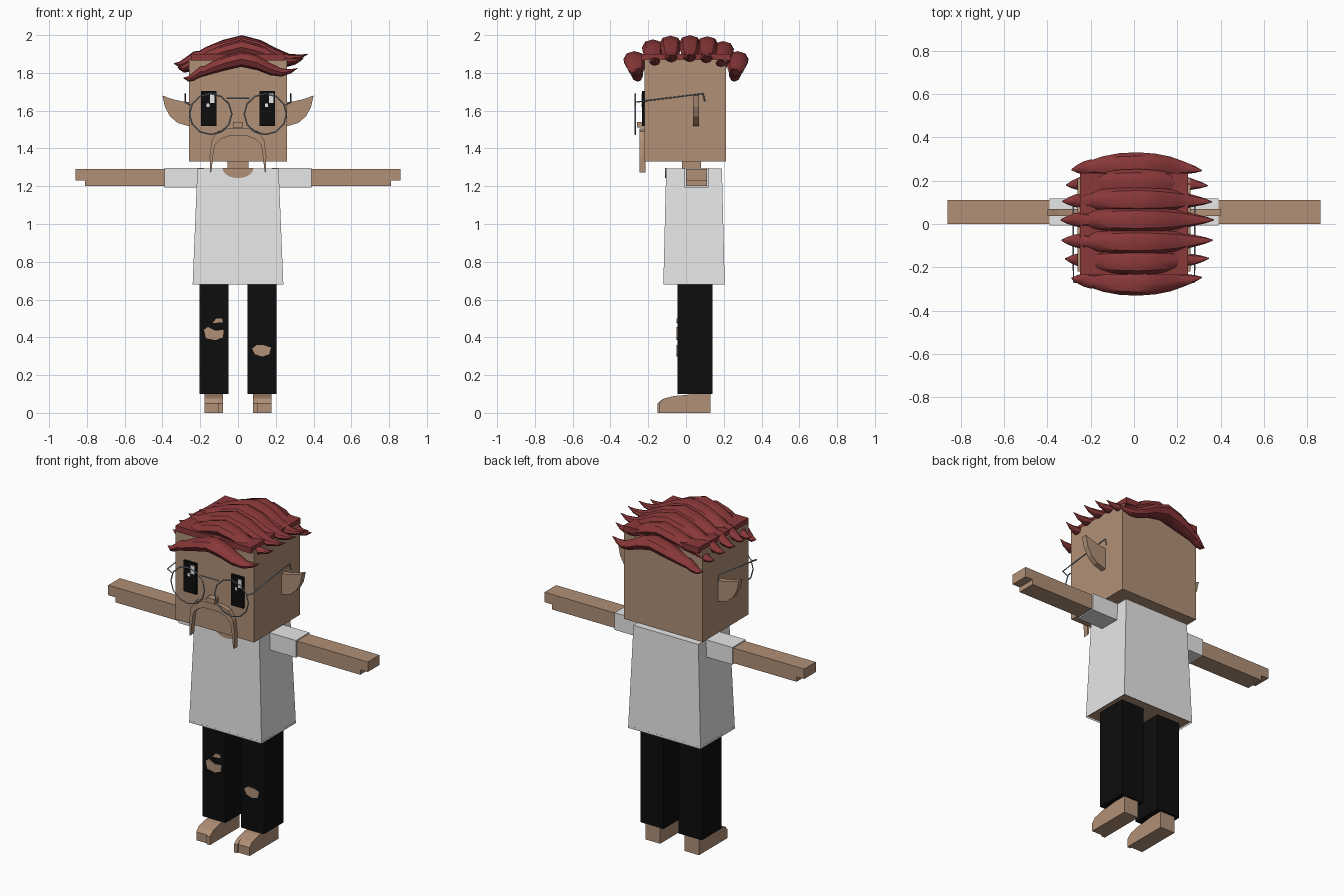
import bpy
import bmesh
from math import sin, cos, pi
from mathutils import Vector

if "Cube" in bpy.data.objects:
    bpy.data.objects.remove(bpy.data.objects["Cube"])


def material(name, *rgb):
    mat = bpy.data.materials.new(name)
    mat.use_nodes = True
    mat.diffuse_color = (*rgb, 1)
    mat.node_tree.nodes["Principled BSDF"].inputs["Base Color"].default_value = (*rgb, 1)
    return mat


SKIN = material("warm_skin", .44, .28, .185)
SHIRT = material("shirt_grey_white", .8, .8, .8)
BLACK = material("soft_black", .004, .004, .004)
HAIR = material("dark_red_hair", .26, .04, .042)
METAL = material("frame_metal", .3, .35, .4)
WHITE = material("eye_shine", .85, .85, .85)


def finish(name, bm, *mats):
    bmesh.ops.recalc_face_normals(bm, faces=bm.faces)
    mesh = bpy.data.meshes.new(name)
    bm.to_mesh(mesh)
    bm.free()
    obj = bpy.data.objects.new(name, mesh)
    bpy.context.collection.objects.link(obj)
    for mat in mats:
        mesh.materials.append(mat)
    return obj


def loft(bm, rings):
    """Skin a list of equal-sized rings and cap both ends."""
    loops = [[bm.verts.new(p) for p in ring] for ring in rings]
    for a, b in zip(loops, loops[1:]):
        for i in range(len(a)):
            j = (i + 1) % len(a)
            bm.faces.new((a[i], a[j], b[j], b[i]))
    bm.faces.new(loops[0])
    bm.faces.new(loops[-1])


def rect(x, y0, y1, z):
    return [(-x, y0, z), (x, y0, z), (x, y1, z), (-x, y1, z)]


def prism(name, outline, lo, hi, mat, axis="y", side=1):
    """Extrude a flat outline: (x, z) along y, or (y, z) along x."""
    def place(p, d):
        x, y = (p[0], d) if axis == "y" else (d, p[0])
        return (x * side, y, p[1])
    bm = bmesh.new()
    loft(bm, [[place(p, d) for p in outline] for d in (lo, hi)])
    return finish(name, bm, mat)


def box(name, x, y, z, mat, side=1):
    outline = [(x[0], z[0]), (x[1], z[0]), (x[1], z[1]), (x[0], z[1])]
    return prism(name, outline, y[0], y[1], mat, side=side)


def wire(name, points, closed=False):
    curve = bpy.data.curves.new(name, "CURVE")
    curve.dimensions = "3D"
    curve.bevel_depth = .004
    curve.bevel_resolution = 0
    spline = curve.splines.new("POLY")
    spline.points.add(len(points) - 1)
    for point, co in zip(spline.points, points):
        point.co = (*co, 1)
    spline.use_cyclic_u = closed
    curve.materials.append(METAL)
    obj = bpy.data.objects.new(name, curve)
    bpy.context.collection.objects.link(obj)


# Head, neck and nose
box("head", (-.26, .26), (-.22, .213), (1.33, 1.87), SKIN)
box("neck", (-.055, .055), (-.02, .08), (1.28, 1.34), SKIN)
box("nose", (-.026, .026), (-.26, -.21), (1.51, 1.54), SKIN)

# Flared shirt with the body showing inside its hem
bm = bmesh.new()
loft(bm, [rect(.24, -.12, .205, .68), rect(.215, -.105, .19, 1.295)])
bm.faces.ensure_lookup_table()
hem = min(bm.faces, key=lambda f: f.calc_center_median().z)
bmesh.ops.inset_individual(bm, faces=[hem], thickness=.015)
hem.material_index = 1
for v in hem.verts:
    v.co.z += .012
finish("shirt", bm, SHIRT, SKIN)

# Round neckline plate on the shirt front
neckline = [(.082 * cos(pi + pi * i / 10), 1.296 + .053 * sin(pi + pi * i / 10))
            for i in range(11)]
prism("neckline", neckline, -.110, -.103, SKIN)

ARM = [(.38, 1.2), (.81, 1.2), (.81, 1.23), (.86, 1.23), (.86, 1.29), (.38, 1.29)]
EAR = [(.25, 1.645), (.3, 1.65), (.35, 1.662), (.4, 1.68), (.387, 1.62),
       (.36, 1.57), (.32, 1.535), (.25, 1.515)]
MOUSTACHE = [(0, 1.505), (.06, 1.505), (.11, 1.49), (.14, 1.44), (.15, 1.36),
             (.147, 1.272), (.14, 1.28), (.132, 1.36), (.122, 1.42),
             (.09, 1.45), (.05, 1.465), (0, 1.465)]
FOOT = [(.13, 0), (.13, .11), (0, .095), (-.06, .09), (-.12, .075)]

# Paired parts, built on both sides
for side, word in ((1, "left"), (-1, "right")):
    prism(word + "_arm", ARM, 0, .11, SKIN, side=side)
    box(word + "_sleeve", (.18, .39), (-.008, .118), (1.193, 1.296), SHIRT, side)
    box(word + "_trouser_leg", (.05, .203), (-.045, .14), (.1, .69), BLACK, side)
    for part, inner, outer, toe in (("big_toe", .08, .102, -.152),
                                    ("foot", .102, .177, -.142)):
        prism(word + "_" + part, FOOT + [(toe, .05), (toe, 0)],
              inner, outer, SKIN, "x", side)
    prism(word + "_ear", EAR, .038, .07, SKIN, side=side)
    prism(word + "_moustache", MOUSTACHE, -.247, -.215, SKIN, side=side)

    # Eye with two highlights, both shifted the same way
    box(word + "_eye", (.115, .197), (-.232, -.215), (1.52, 1.705), BLACK, side)
    mid = side * .156
    box(word + "_eye_shine", (mid + .008, mid + .032), (-.236, -.23), (1.64, 1.69), WHITE)
    box(word + "_eye_glint", (mid - .012, mid + .004), (-.236, -.23), (1.62, 1.638), WHITE)

    # Spectacle rim and temple
    rim = [(side * (.145 + .112 * cos(pi * i / 6)), -.268,
            1.582 + .108 * sin(pi * i / 6)) for i in range(12)]
    wire(word + "_lens_rim", rim, True)
    wire(word + "_temple", [(side * .25, -.268, 1.63), (side * .28, -.268, 1.645),
                            (side * .28, .09, 1.69), (side * .28, .1, 1.65)])
wire("glasses_bridge", [(-.06, -.268, 1.665), (.06, -.268, 1.665)])

# Worn holes in the trousers
RIPS = {
    "right_knee_rip": [(-.18, .44), (-.17, .395), (-.12, .385), (-.08, .4),
                       (-.075, .44), (-.12, .435), (-.16, .455)],
    "right_small_rip": [(-.135, .475), (-.08, .48), (-.085, .5), (-.115, .5)],
    "left_knee_rip": [(.075, .34), (.09, .31), (.13, .298), (.165, .31),
                      (.175, .345), (.14, .358), (.1, .36)],
}
for name, outline in RIPS.items():
    prism(name, outline, -.049, -.042, SKIN)


def strand(name, path, sides=8):
    """Tapered lock: path holds (x, y, z, half_width, half_height)."""
    bm = bmesh.new()
    rings = []
    for x, y, z, w, h in path:
        turns = [2 * pi * i / sides for i in range(sides)]
        rings.append([Vector((x, y + w * cos(a), z + h * sin(a))) for a in turns])
    loft(bm, rings)
    obj = finish(name, bm, HAIR)
    bpy.context.view_layer.objects.active = obj
    obj.select_set(True)
    bpy.ops.object.shade_smooth_by_angle(angle=.7)
    obj.select_set(False)


# Hair: long locks swept over the head, each with a short curl at the parting
LOCK = [(-.24, 1.875, .03), (-.17, 1.905, .045), (-.08, 1.935, .055),
        (.02, 1.958, .058), (.12, 1.935, .054), (.2, 1.9, .045),
        (.27, 1.88, .03), (.33, 1.885, .016), (.37, 1.9, .002)]
CURL = [(-.19, 1.9, .022), (-.235, 1.885, .036), (-.275, 1.86, .03),
        (-.31, 1.845, .018), (-.34, 1.85, .002)]
ROWS = [.265, .19, .11, .02, -.08, -.17, -.265]
for n, y in enumerate(ROWS, 1):
    edge = abs(y) / .265
    drop = .085 * edge ** 3
    reach = 1 - .15 * edge ** 2

    def route(points, height):
        return [(x * reach, y * (.93 + .1 * (1 - (x / .37) ** 2)),
                 z - drop * (1 - .3 * edge * abs(x)), w, w * height)
                for x, z, w in points]
    strand(f"hair_lock_{n}", route(LOCK, .72))
    strand(f"hair_curl_{n}", route(CURL, .8))

# Scalp filling the gaps beneath the locks
box("hair_base", (-.25, .25), (-.235, .235), (1.865, 1.9), HAIR)
